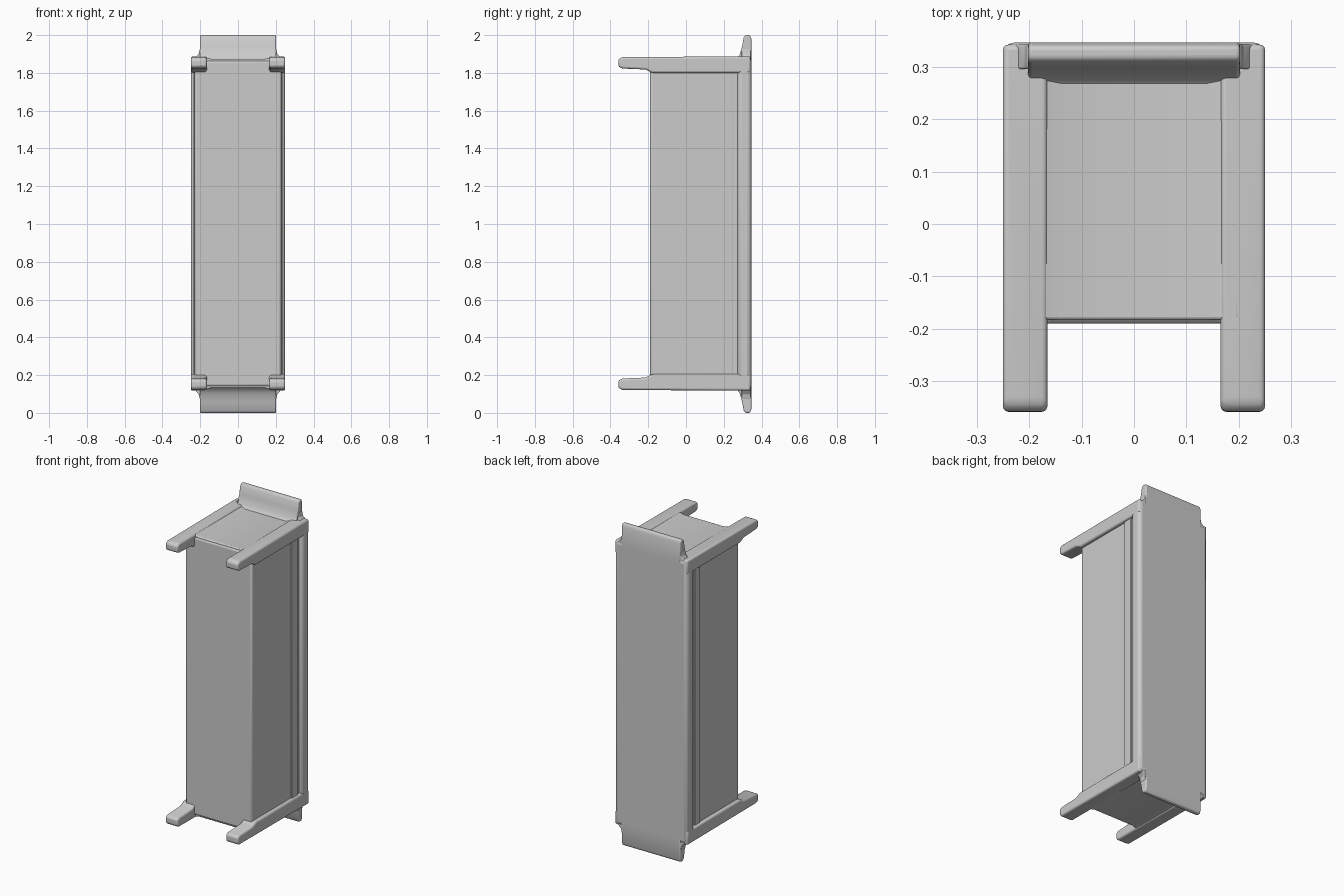
import bpy, bmesh, math

if "Cube" in bpy.data.objects:
    bpy.data.objects.remove(bpy.data.objects["Cube"])

grey = bpy.data.materials.new("light grey")
grey.diffuse_color = (0.6, 0.6, 0.6, 1)
grey.use_nodes = True
grey.node_tree.nodes["Principled BSDF"].inputs["Base Color"].default_value = grey.diffuse_color


def finish(name, bm, bevel, segments=3):
    bmesh.ops.recalc_face_normals(bm, faces=bm.faces)
    mesh = bpy.data.meshes.new(name)
    bm.to_mesh(mesh)
    bm.free()
    obj = bpy.data.objects.new(name, mesh)
    bpy.context.collection.objects.link(obj)
    mesh.materials.append(grey)
    mod = obj.modifiers.new("rounding", 'BEVEL')
    mod.width, mod.segments = bevel, segments
    mod.limit_method, mod.angle_limit = 'ANGLE', math.radians(25)
    bpy.context.view_layer.objects.active = obj
    obj.select_set(True)
    bpy.ops.object.shade_smooth_by_angle(angle=math.radians(40))
    obj.select_set(False)
    return obj


def prism(name, profile, lo, hi, place, bevel):
    """Extrude a 2D profile from lo to hi; place maps (u, v, depth) to a point."""
    bm = bmesh.new()
    a = [bm.verts.new(place(u, v, lo)) for u, v in profile]
    b = [bm.verts.new(place(u, v, hi)) for u, v in profile]
    bm.faces.new(a)
    bm.faces.new(b[::-1])
    n = len(profile)
    for i in range(n):
        bm.faces.new((a[i], a[(i + 1) % n], b[(i + 1) % n], b[i]))
    return finish(name, bm, bevel)


def box(name, x, y, z, bevel):
    rect = [(x[0], y[0]), (x[1], y[0]), (x[1], y[1]), (x[0], y[1])]
    return prism(name, rect, z[0], z[1], lambda u, v, d: (u, v, d), bevel)


# Main cabinet body, plus the slightly proud strip beside the back slab
box("body", (-0.229, 0.229), (-0.19, 0.30), (0.14, 1.865), 0.012)
box("side_strip", (-0.236, 0.236), (0.195, 0.25), (0.16, 1.84), 0.004)

# Back slab
box("back_slab", (-0.25, 0.25), (0.272, 0.346), (0.12, 1.885), 0.022)

# Rails with projecting feet (y, z), flared where they meet the body
rail = [(-0.358, 1.832), (-0.358, 1.872), (-0.34, 1.884), (0.342, 1.887),
        (0.342, 1.80), (-0.18, 1.80), (-0.215, 1.818), (-0.335, 1.823)]
# Tapered end lips (y, z), curving into the end panel
lip = [(0.25, 1.862), (0.268, 1.873), (0.284, 1.895), (0.297, 1.94),
       (0.305, 1.985), (0.315, 2.0), (0.338, 2.0), (0.346, 1.98), (0.346, 1.85)]

for end, flip in (("upper", False), ("lower", True)):
    def place(u, v, d):
        return (d, u, 2.005 - v if flip else v)

    def lip_place(u, v, d):
        return (d, u, 2.0 - v if flip else v)

    for side, s in (("left", -1), ("right", 1)):
        prism(f"{end}_{side}_rail", rail, s * 0.165, s * 0.25, place, 0.018)
        # Fillet between the lip and the slab's shoulder (x, z)
        fillet = [(0.19, 1.87), (0.19, 1.925), (0.203, 1.925), (0.208, 1.90),
                  (0.222, 1.885), (0.23, 1.87)]
        prism(f"{end}_{side}_fillet", [(s * a, b) for a, b in fillet], 0.295, 0.343,
              lambda u, v, d: (u, d, 2.0 - v if flip else v), 0.004)
    prism(f"{end}_lip", lip, -0.202, 0.202, lip_place, 0.014)

    # End panel dipping gently between the rails (x, z)
    dip = [(-0.20, 1.886), (-0.165, 1.88), (-0.14, 1.873), (0.14, 1.873),
           (0.165, 1.88), (0.20, 1.886), (0.20, 1.82), (-0.20, 1.82)]
    prism(f"{end}_end_panel", dip, -0.183, 0.30,
          lambda u, v, d: (u, d, 2.005 - v if flip else v), 0.006)
